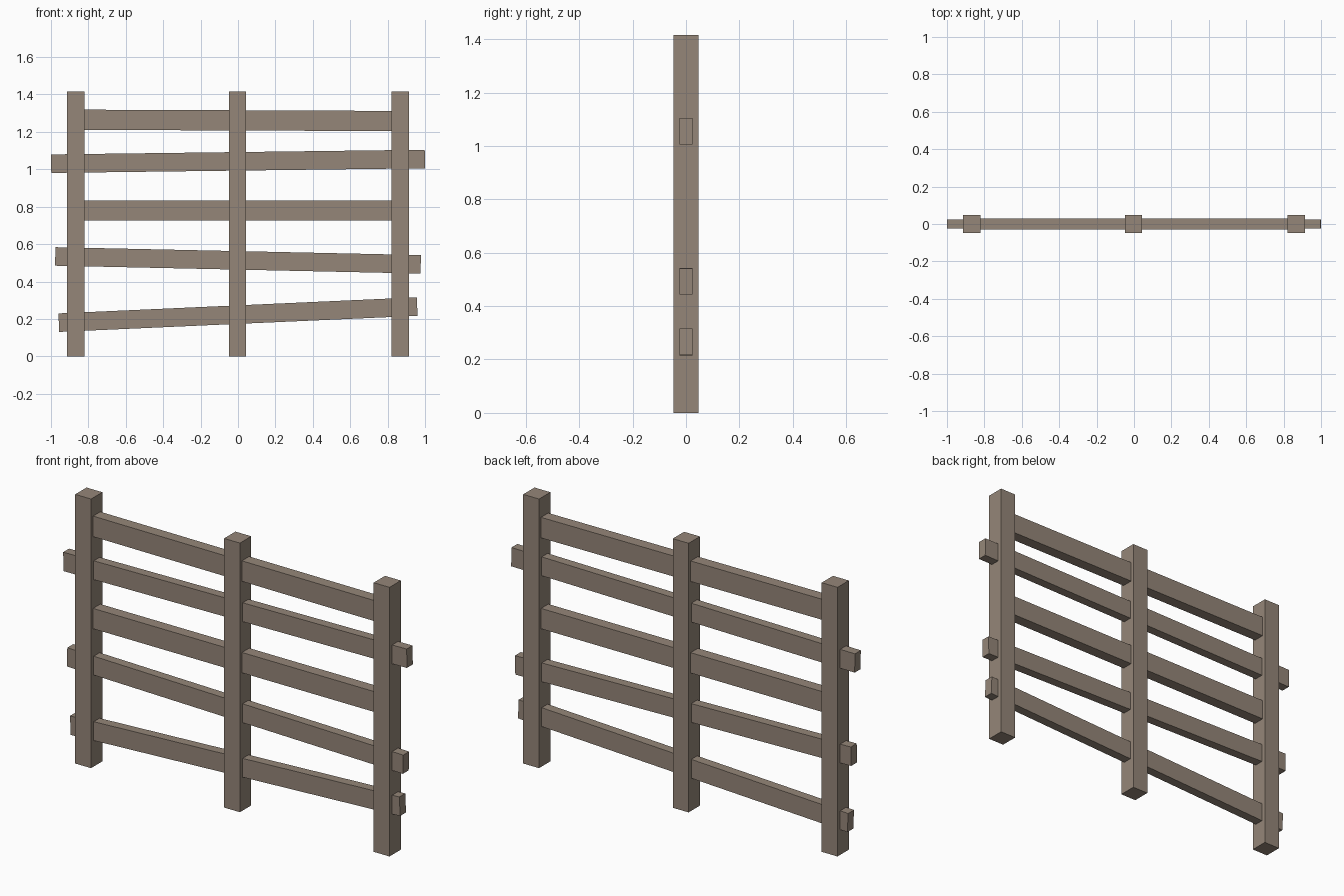
import bpy
import math

if "Cube" in bpy.data.objects:
    bpy.data.objects.remove(bpy.data.objects["Cube"])

wood = bpy.data.materials.new("weathered_wood")
wood.diffuse_color = (0.30, 0.24, 0.19, 1)
wood.use_nodes = True
wood.node_tree.nodes["Principled BSDF"].inputs["Base Color"].default_value = wood.diffuse_color


def beam(name, centre, size, slope=0.0):
    bpy.ops.mesh.primitive_cube_add(size=1, location=centre, rotation=(0, -slope, 0))
    ob = bpy.context.object
    ob.name = name
    ob.scale = size
    bpy.ops.object.transform_apply(location=False, rotation=True, scale=True)
    ob.data.materials.append(wood)
    return ob


# Three upright posts
H = 1.415
for name, x in (("left_post", -0.868), ("middle_post", -0.002), ("right_post", 0.868)):
    beam(name, (x, 0, H / 2), (0.092, 0.094, H))

# Rails: name, half span, left z, right z, thickness, height
rails = [
    ("bottom_rail", 0.958, 0.180, 0.266, 0.049, 0.099),
    ("lower_rail", 0.977, 0.534, 0.492, 0.049, 0.099),
    ("centre_rail", 0.870, 0.780, 0.780, 0.060, 0.107),
    ("upper_rail", 0.999, 1.030, 1.055, 0.049, 0.099),
    ("top_rail", 0.870, 1.265, 1.258, 0.060, 0.108),
]
for name, half, z0, z1, thick, height in rails:
    length = math.hypot(2 * half, z1 - z0)
    slope = math.atan2(z1 - z0, 2 * half)
    beam(name, (0, 0, (z0 + z1) / 2), (length, thick, height), slope)
